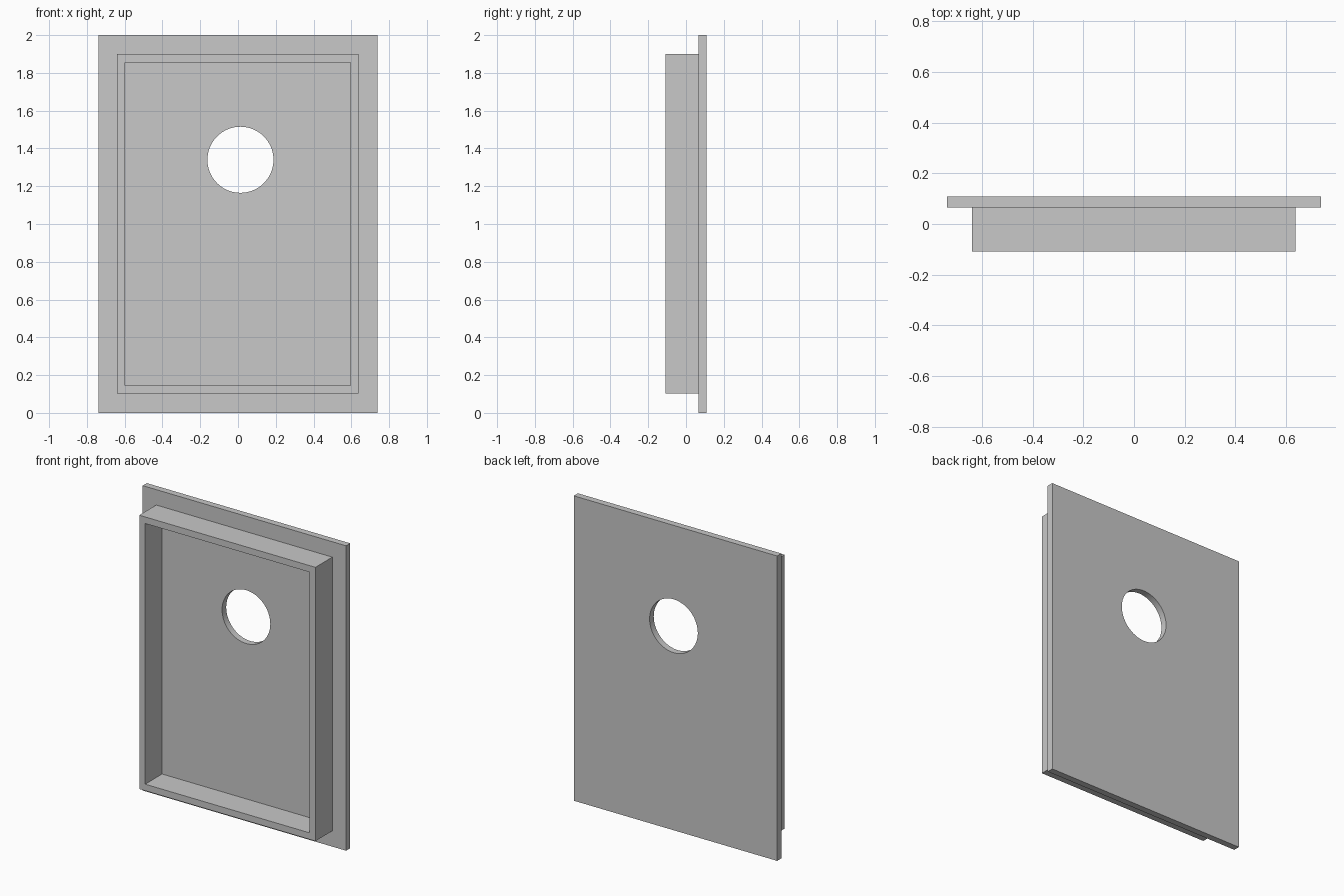
import bpy
import bmesh
import math
from mathutils import Vector

old = bpy.data.objects.get("Cube")
if old:
    bpy.data.objects.remove(old, do_unlink=True)

grey = bpy.data.materials.new("light_grey")
grey.use_nodes = True
colour = (0.58, 0.58, 0.58, 1)
grey.diffuse_color = colour
grey.node_tree.nodes["Principled BSDF"].inputs["Base Color"].default_value = colour


def rectangle(x0, x1, z0, z1):
    return [(x0, z0), (x1, z0), (x1, z1), (x0, z1)]


def circle(cx, cz, radius, sides):
    steps = [math.tau * i / sides for i in range(sides)]
    return [(cx + radius * math.cos(a), cz + radius * math.sin(a)) for a in steps]


def pierced_slab(name, outer, inner, y0, y1):
    """Extrude an outline with an opening from y0 to y1."""
    bm = bmesh.new()
    edges = []
    for loop in (outer, inner):
        verts = [bm.verts.new((x, y0, z)) for x, z in loop]
        edges += [bm.edges.new((v, verts[i - 1])) for i, v in enumerate(verts)]
    bmesh.ops.triangle_fill(bm, edges=edges, use_beauty=True, normal=Vector((0, -1, 0)))
    result = bmesh.ops.extrude_face_region(bm, geom=bm.faces[:], use_keep_orig=True)
    moved = [g for g in result["geom"] if isinstance(g, bmesh.types.BMVert)]
    bmesh.ops.translate(bm, verts=moved, vec=(0, y1 - y0, 0))
    bmesh.ops.recalc_face_normals(bm, faces=bm.faces[:])
    mesh = bpy.data.meshes.new(name)
    bm.to_mesh(mesh)
    bm.free()
    mesh.materials.append(grey)
    obj = bpy.data.objects.new(name, mesh)
    bpy.context.collection.objects.link(obj)
    return obj


# Back panel with a round through-hole
panel = pierced_slab("back_panel", rectangle(-0.738, 0.738, 0, 2),
                     circle(0.013, 1.34, 0.175, 64), 0.066, 0.109)

# Raised rectangular rim on the front
rim = pierced_slab("front_rim", rectangle(-0.64, 0.638, 0.103, 1.899),
                   rectangle(-0.597, 0.595, 0.146, 1.856), -0.109, 0.066)

# Smooth bore, crisp edges
for obj in (panel, rim):
    bpy.ops.object.select_all(action="DESELECT")
    obj.select_set(True)
    bpy.context.view_layer.objects.active = obj
    bpy.ops.object.shade_smooth_by_angle(angle=math.radians(30))
